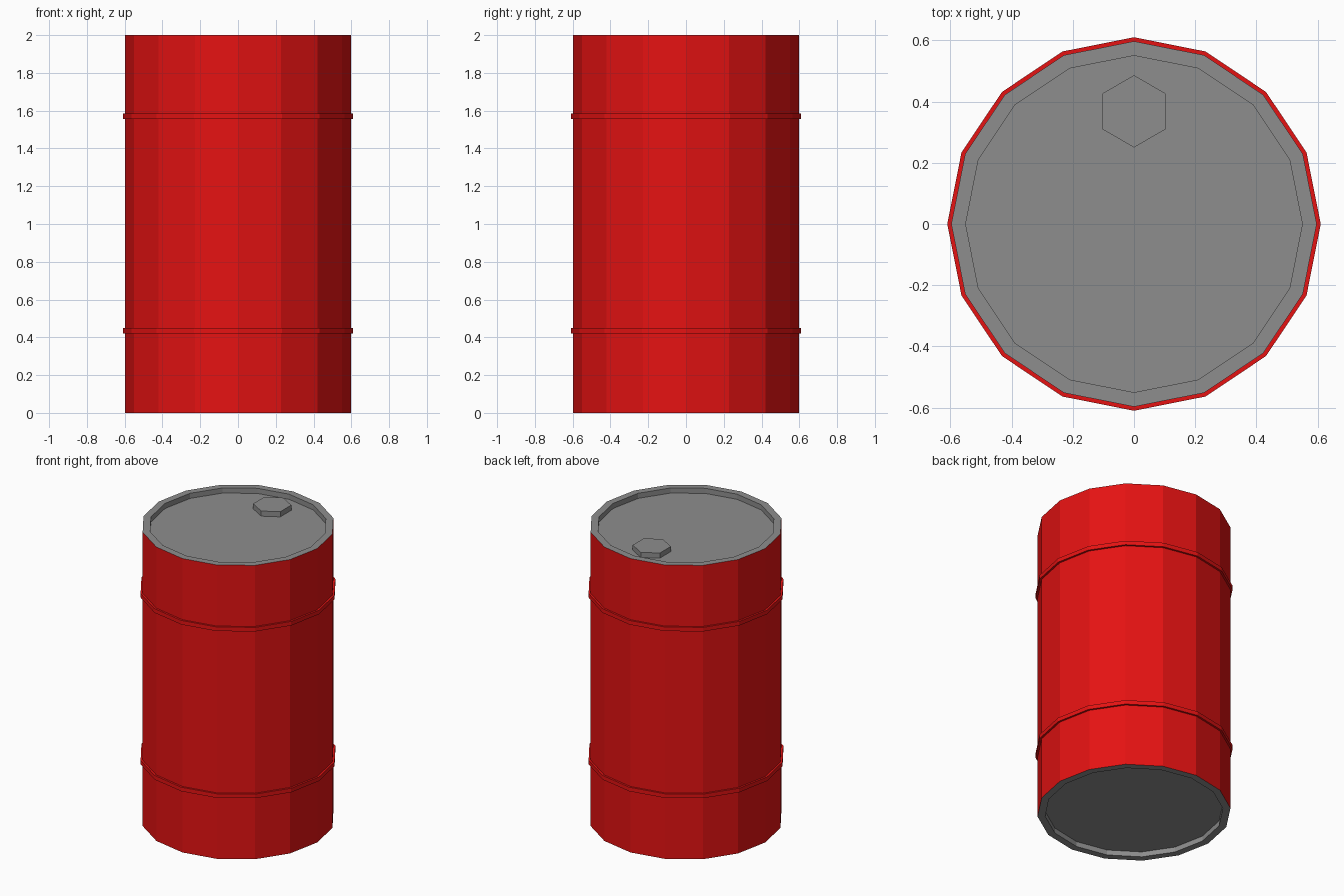
import bpy
import bmesh
from math import cos, sin, tau

cube = bpy.data.objects.get("Cube")
if cube:
    bpy.data.objects.remove(cube, do_unlink=True)


def make_material(name, rgb):
    mat = bpy.data.materials.new(name)
    mat.use_nodes = True
    color = (*rgb, 1.0)
    mat.diffuse_color = color
    mat.node_tree.nodes["Principled BSDF"].inputs["Base Color"].default_value = color
    return mat


red = make_material("red_paint", (0.78, 0.006, 0.006))
grey = make_material("grey_metal", (0.27, 0.27, 0.27))


def lathe(name, profile, sides, materials, closed=False, turn=0.0, center=(0, 0)):
    """Turn a (radius, z) profile into a faceted solid; open profiles get end caps."""
    bm = bmesh.new()
    angles = [turn + tau * i / sides for i in range(sides)]
    rings = [[bm.verts.new((center[0] + r * cos(a), center[1] + r * sin(a), z))
              for a in angles] for r, z in profile]
    pairs = list(zip(rings, rings[1:]))
    if closed:
        pairs.append((rings[-1], rings[0]))
    else:
        bm.faces.new(rings[0])
        bm.faces.new(rings[-1])
    for low, high in pairs:
        for i in range(sides):
            j = (i + 1) % sides
            bm.faces.new((low[i], low[j], high[j], high[i]))
    bmesh.ops.recalc_face_normals(bm, faces=bm.faces)
    mesh = bpy.data.meshes.new(name)
    bm.to_mesh(mesh)
    bm.free()
    for mat in materials:
        mesh.materials.append(mat)
    obj = bpy.data.objects.new(name, mesh)
    bpy.context.collection.objects.link(obj)
    return obj


SIDES = 16
HEIGHT = 2.0
RADIUS = 0.597
RIM = 0.55
RECESS = 0.035

# Barrel body with a recessed lid and base
body = lathe("barrel_body",
             [(RIM, RECESS), (RIM, 0), (RADIUS, 0),
              (RADIUS, HEIGHT), (RIM, HEIGHT), (RIM, HEIGHT - RECESS)],
             SIDES, [red, grey])

# Only the tall outer wall is painted; rims, lid and base are bare metal
for face in body.data.polygons:
    heights = [body.data.vertices[v].co.z for v in face.vertices]
    face.material_index = 0 if max(heights) - min(heights) > 1 else 1

# Raised hoops around the wall
for name, z in (("lower_hoop", 0.435), ("upper_hoop", 1.57)):
    lathe(name,
          [(0.58, z - 0.014), (0.61, z - 0.014), (0.61, z + 0.014), (0.58, z + 0.014)],
          SIDES, [red], closed=True)

# Hexagonal filler cap near the back of the lid
lathe("filler_cap", [(0.118, HEIGHT - RECESS - 0.01), (0.118, HEIGHT)],
      6, [grey], turn=tau / 4, center=(0, 0.368))
